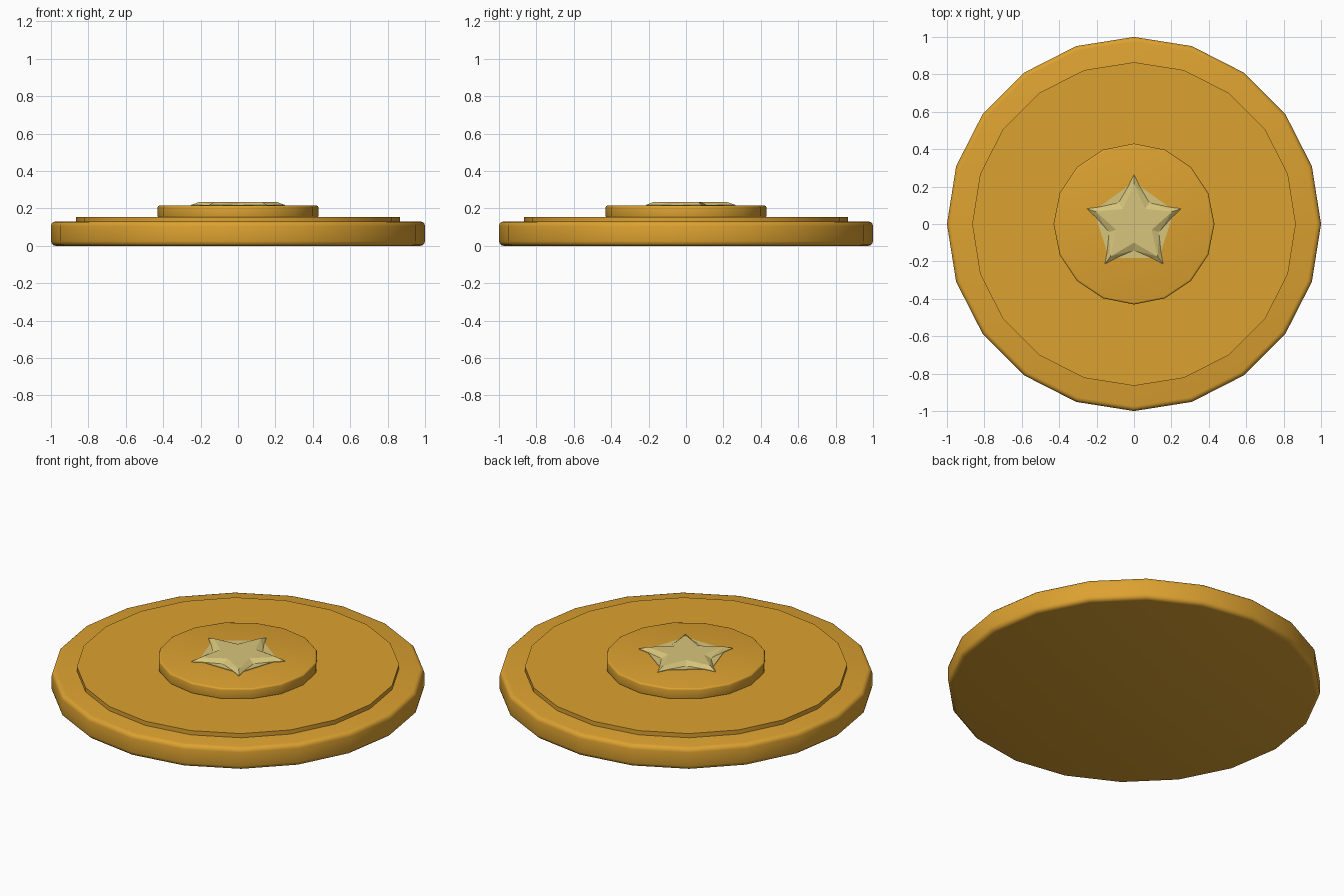
import bpy
import math

cube = bpy.data.objects.get("Cube")
if cube:
    bpy.data.objects.remove(cube, do_unlink=True)


def make_material(name, rgb):
    mat = bpy.data.materials.new(name)
    mat.use_nodes = True
    mat.diffuse_color = (*rgb, 1)
    mat.node_tree.nodes["Principled BSDF"].inputs["Base Color"].default_value = (*rgb, 1)
    return mat


gold = make_material("gold", (0.72, 0.36, 0.03))
pale_gold = make_material("pale_gold", (0.68, 0.56, 0.2))


def disc(name, sides, radius, bottom, top, bevel=0.0):
    """Low-poly disc with an optional rounded rim."""
    bpy.ops.mesh.primitive_cylinder_add(vertices=sides, radius=radius, depth=top - bottom,
                                        location=(0, 0, (bottom + top) / 2))
    obj = bpy.context.object
    obj.name = name
    obj.data.materials.append(gold)
    if bevel:
        mod = obj.modifiers.new("rounded_rim", "BEVEL")
        mod.width = bevel
        mod.segments = 3
        mod.limit_method = "ANGLE"
        mod.angle_limit = math.radians(40)
        bpy.ops.object.modifier_apply(modifier=mod.name)
    bpy.ops.object.shade_smooth_by_angle(angle=math.radians(40))
    return obj


# Stacked discs of the medallion
disc("outer_disc", 20, 1.0, 0.0, 0.13, 0.025)
disc("raised_face", 20, 0.865, 0.12, 0.155)
disc("centre_disc", 16, 0.43, 0.15, 0.215, 0.01)

# Star emblem: flat star on top, dented sides and small spikes at the tips
HIGH, LOW, BASE = 0.235, 0.218, 0.21
verts, faces = [(0, 0, HIGH)], []


def point(radius, degrees, z):
    a = math.radians(degrees)
    verts.append((radius * math.cos(a), radius * math.sin(a), z))
    return len(verts) - 1


arms = []
for k in range(5):
    a = 90 + 72 * k
    arms.append({
        "top": point(0.215, a, HIGH),
        "spike": point(0.265, a, LOW),
        "right": point(0.207, a - 8, LOW),
        "left": point(0.207, a + 8, LOW),
        "valley": point(0.10, a + 36, HIGH),
        "floor": point(0.14, a + 36, LOW),
    })

rim = []
for k, arm in enumerate(arms):
    nxt = arms[(k + 1) % 5]
    t, v, f = arm["top"], arm["valley"], arm["floor"]
    faces += [
        (0, t, v), (0, v, nxt["top"]),
        (t, f, v), (v, f, nxt["top"]),
        (t, arm["left"], f), (nxt["top"], f, nxt["right"]),
        (f, arm["left"], nxt["right"]),
        (t, arm["right"], arm["spike"]), (t, arm["spike"], arm["left"]),
    ]
    rim += [arm["right"], arm["spike"], arm["left"]]

# Skirt that seats the star in the centre disc
skirt = []
for i in rim:
    verts.append((verts[i][0], verts[i][1], BASE))
    skirt.append(len(verts) - 1)
for i in range(len(rim)):
    j = (i + 1) % len(rim)
    faces.append((rim[i], skirt[i], skirt[j], rim[j]))
faces.append(tuple(reversed(skirt)))

mesh = bpy.data.meshes.new("star_emblem")
mesh.from_pydata(verts, [], faces)
mesh.update()
star = bpy.data.objects.new("star_emblem", mesh)
bpy.context.collection.objects.link(star)
mesh.materials.append(pale_gold)
